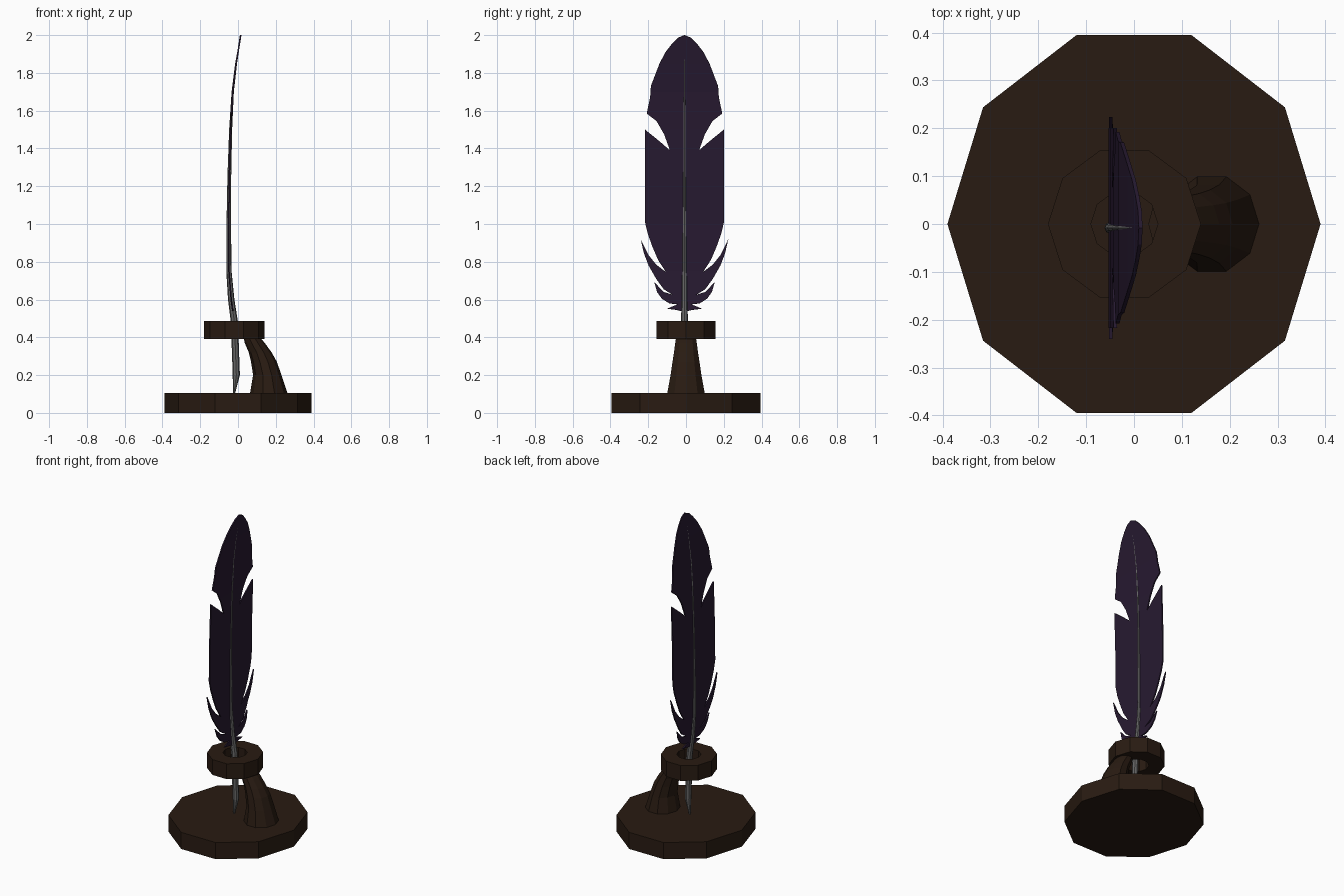
import bpy, bmesh
from math import cos, sin, pi
from mathutils import Vector

if "Cube" in bpy.data.objects:
    bpy.data.objects.remove(bpy.data.objects["Cube"])


def material(name, rgb):
    m = bpy.data.materials.new(name)
    m.diffuse_color = (*rgb, 1)
    m.use_nodes = True
    m.node_tree.nodes["Principled BSDF"].inputs["Base Color"].default_value = m.diffuse_color
    return m


WOOD = material("dark_wood", (0.022, 0.011, 0.006))
VANE = material("purple_vane", (0.020, 0.010, 0.030))
SHAFT = material("grey_shaft", (0.13, 0.13, 0.13))


def finish(bm, name, mat):
    bmesh.ops.recalc_face_normals(bm, faces=bm.faces)
    me = bpy.data.meshes.new(name)
    bm.to_mesh(me)
    bm.free()
    ob = bpy.data.objects.new(name, me)
    bpy.context.collection.objects.link(ob)
    me.materials.append(mat)
    return ob


def loft(name, mat, rings, sides, closed=False):
    """Rings of (x, y, z, rx, ry); closed joins last ring to first, else caps."""
    bm = bmesh.new()
    loops = [[bm.verts.new((x + rx * cos(2 * pi * i / sides),
                            y + ry * sin(2 * pi * i / sides), z))
              for i in range(sides)] for x, y, z, rx, ry in rings]
    pairs = list(zip(loops, loops[1:]))
    if closed:
        pairs.append((loops[-1], loops[0]))
    else:
        bm.faces.new(loops[0])
        bm.faces.new(loops[-1])
    for a, b in pairs:
        for i in range(sides):
            j = (i + 1) % sides
            bm.faces.new((a[i], a[j], b[j], b[i]))
    return finish(bm, name, mat)


# Ten-sided base
loft("base", WOOD, [(0, 0, 0, 0.39, 0.415), (0, 0, 0.105, 0.39, 0.415)], 10)

# Holder ring with a through hole
loft("holder_ring", WOOD,
     [(-0.02, 0, 0.39, 0.16, 0.163), (-0.02, 0, 0.487, 0.16, 0.163),
      (-0.02, 0, 0.487, 0.07, 0.07), (-0.02, 0, 0.39, 0.07, 0.07)], 10, closed=True)

# Curved arm: (z, left x, right x, half depth)
arm = [(0.10, 0.063, 0.263, 0.105), (0.20, 0.080, 0.230, 0.086),
       (0.27, 0.069, 0.206, 0.075), (0.32, 0.057, 0.178, 0.067),
       (0.37, 0.036, 0.142, 0.060), (0.395, 0.030, 0.120, 0.056)]
loft("arm", WOOD, [((a + b) / 2, 0, z, (b - a) / 2, d) for z, a, b, d in arm], 10)

# Quill shaft: (z, centre x, half width x, half width y), slanted nib at the bottom
Y0 = -0.008
shaft = [(0.105, -0.021, 0.006, 0.004), (0.20, -0.009, 0.019, 0.018),
         (0.48, -0.019, 0.019, 0.018), (0.60, -0.036, 0.017, 0.016),
         (0.75, -0.048, 0.014, 0.013), (1.00, -0.049, 0.012, 0.010),
         (1.25, -0.046, 0.010, 0.008), (1.50, -0.039, 0.008, 0.007),
         (1.70, -0.028, 0.006, 0.005), (1.85, -0.010, 0.005, 0.004),
         (1.995, 0.014, 0.003, 0.002)]
loft("quill_shaft", SHAFT, [(x, Y0, z, a, b) for z, x, a, b in shaft], 8)


def bend(z):
    for (z0, x0, *_), (z1, x1, *_) in zip(shaft, shaft[1:]):
        if z <= z1:
            return x0 + (x1 - x0) * (z - z0) / (z1 - z0)
    return shaft[-1][1]


# Feather vane: half outline (distance from shaft, z), mirrored and bent along the shaft
outline = [(0, 2.0), (0.035, 1.985), (0.065, 1.955), (0.10, 1.91), (0.132, 1.85),
           (0.155, 1.79), (0.178, 1.73), (0.182, 1.67), (0.20, 1.585),
           (0.148, 1.545), (0.108, 1.475), (0.077, 1.39), (0.135, 1.44), (0.209, 1.50),
           (0.209, 1.01), (0.195, 0.95), (0.17, 0.88), (0.14, 0.81), (0.098, 0.745),
           (0.15, 0.785), (0.19, 0.835), (0.232, 0.92), (0.215, 0.845), (0.19, 0.78),
           (0.15, 0.71), (0.11, 0.655), (0.062, 0.625), (0.11, 0.64), (0.16, 0.692),
           (0.145, 0.64), (0.12, 0.605), (0.08, 0.58), (0.035, 0.575), (0.09, 0.552),
           (0.04, 0.545), (0, 0.535)]
bm = bmesh.new()
for s in (1, -1):
    face = bm.faces.new([bm.verts.new((0, Y0 + s * y, z)) for y, z in outline])
    face.normal_update()
    if face.normal.x < 0:
        face.normal_flip()
bmesh.ops.triangulate(bm, faces=bm.faces)
for z in [0.6, 0.75, 0.9, 1.0, 1.25, 1.5, 1.6, 1.7, 1.78, 1.85, 1.92]:
    bmesh.ops.bisect_plane(bm, geom=bm.verts[:] + bm.edges[:] + bm.faces[:],
                           plane_co=Vector((0, 0, z)), plane_no=Vector((0, 0, 1)))
bmesh.ops.remove_doubles(bm, verts=bm.verts, dist=0.0005)
for v in bm.verts:
    v.co.x = bend(v.co.z)
vane = finish(bm, "feather_vane", VANE)
mod = vane.modifiers.new("thickness", 'SOLIDIFY')
mod.thickness = 0.008
mod.offset = 0
